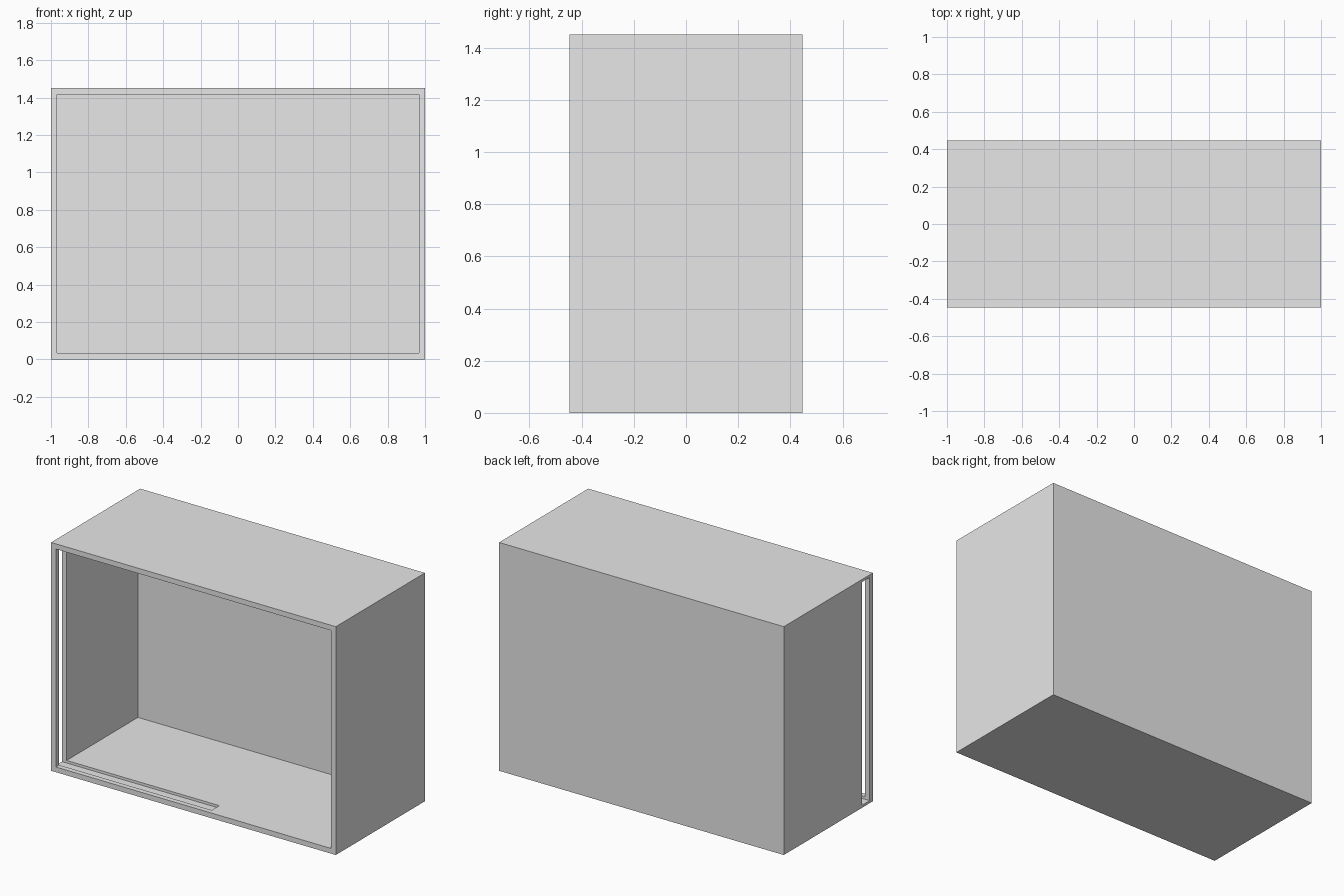
import bpy

# Remove the default cube only
if "Cube" in bpy.data.objects:
    bpy.data.objects.remove(bpy.data.objects["Cube"], do_unlink=True)

HALF_DEPTH = 0.447
HEIGHT = 1.45
WALL = 0.033
BACK = 0.07
GROOVE = WALL / 2


def box(name, low, high):
    """Axis-aligned box between two corners."""
    centre = [(a + b) / 2 for a, b in zip(low, high)]
    bpy.ops.mesh.primitive_cube_add(size=1, location=centre)
    ob = bpy.context.object
    ob.name = ob.data.name = name
    ob.scale = [b - a for a, b in zip(low, high)]
    bpy.ops.object.transform_apply(location=True, rotation=False, scale=True)
    return ob


def cut(target, cutter):
    """Subtract the cutter from the target, then discard it."""
    cutter.hide_render = True
    mod = target.modifiers.new(cutter.name, "BOOLEAN")
    mod.operation = "DIFFERENCE"
    mod.solver = "EXACT"
    mod.object = cutter
    bpy.context.view_layer.objects.active = target
    bpy.ops.object.modifier_apply(modifier=mod.name)
    bpy.data.objects.remove(cutter, do_unlink=True)


# Plain grey finish
grey = bpy.data.materials.new("light_grey")
grey.use_nodes = True
grey.diffuse_color = (0.8, 0.8, 0.8, 1)
grey.node_tree.nodes["Principled BSDF"].inputs["Base Color"].default_value = (0.8, 0.8, 0.8, 1)

# Solid block of the cabinet
cabinet = box("cabinet_shell", (-1, -HALF_DEPTH, 0), (1, HALF_DEPTH, HEIGHT))

# Open interior, with a thicker back panel
cut(cabinet, box("interior_cutter",
                 (-1 + WALL, -HALF_DEPTH - 0.1, WALL),
                 (1 - WALL, HALF_DEPTH - BACK, HEIGHT - WALL)))

# Sliding panel slot through one side wall, running on as grooves in floor and ceiling
cut(cabinet, box("panel_slot_cutter",
                 (-1.1, -HALF_DEPTH + WALL, GROOVE),
                 (0.105, -HALF_DEPTH + 0.109, HEIGHT - GROOVE)))

cabinet.data.materials.clear()
cabinet.data.materials.append(grey)
for face in cabinet.data.polygons:
    face.material_index = 0
    face.use_smooth = False
